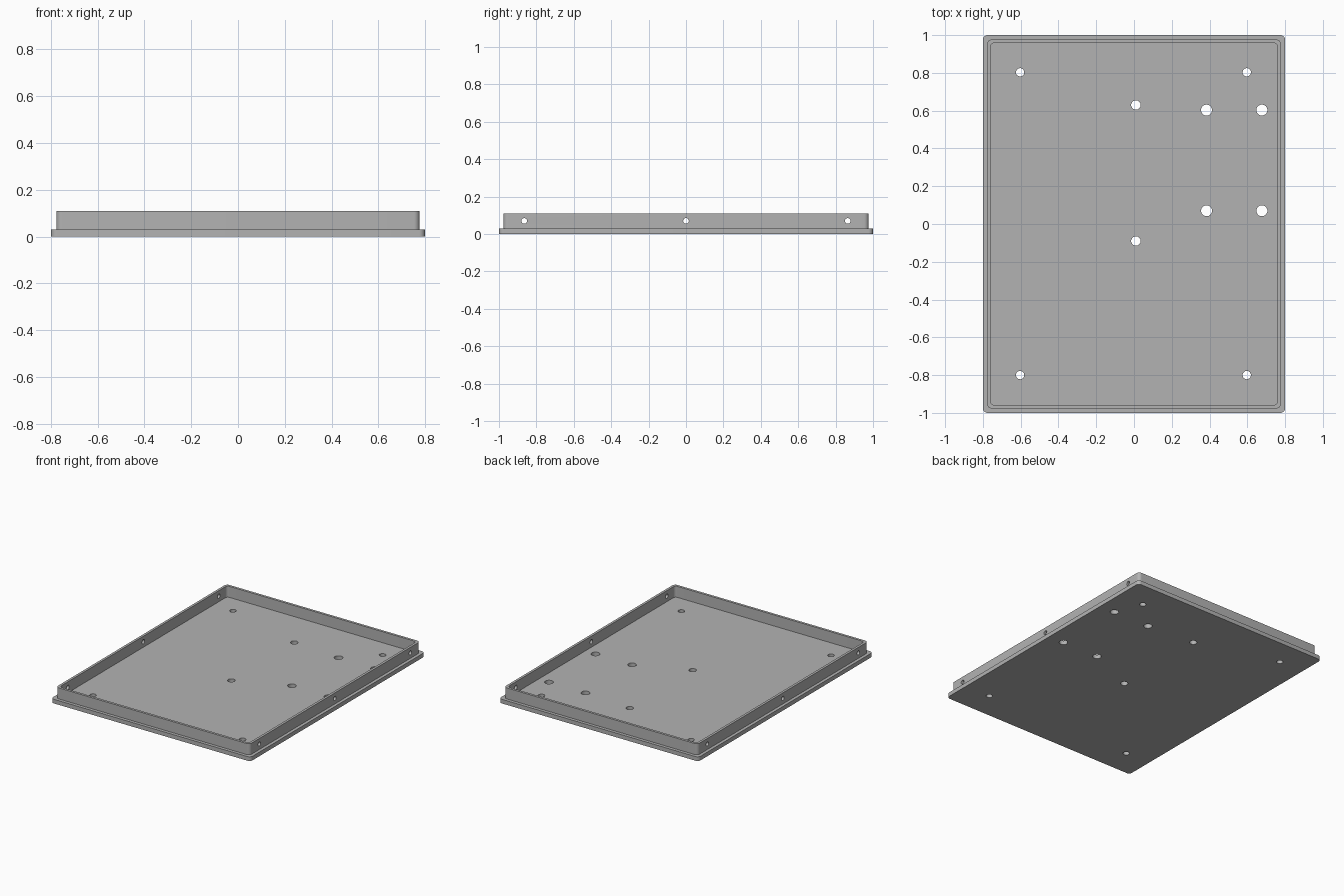
import bpy
import bmesh
import math

cube = bpy.data.objects.get("Cube")
if cube:
    bpy.data.objects.remove(cube, do_unlink=True)

grey = bpy.data.materials.new("plain grey")
grey.use_nodes = True
colour = (0.45, 0.45, 0.45, 1)
grey.diffuse_color = colour
grey.node_tree.nodes["Principled BSDF"].inputs["Base Color"].default_value = colour


def make_object(name, bm):
    bmesh.ops.recalc_face_normals(bm, faces=bm.faces)
    mesh = bpy.data.meshes.new(name)
    bm.to_mesh(mesh)
    bm.free()
    mesh.materials.append(grey)
    obj = bpy.data.objects.new(name, mesh)
    bpy.context.collection.objects.link(obj)
    return obj


def rounded_loop(bm, hx, hy, r, z, steps=8):
    """Ring of vertices around a rounded rectangle."""
    ring = []
    for i, (sx, sy) in enumerate([(1, 1), (-1, 1), (-1, -1), (1, -1)]):
        for k in range(steps + 1):
            a = (i + k / steps) * math.pi / 2
            ring.append(bm.verts.new((sx * (hx - r) + r * math.cos(a),
                                      sy * (hy - r) + r * math.sin(a), z)))
    return ring


def loft(name, sections):
    """Skin rounded rectangles in order and cap both ends."""
    bm = bmesh.new()
    rings = [rounded_loop(bm, *s) for s in sections]
    for a, b in zip(rings, rings[1:]):
        for i in range(len(a)):
            j = (i + 1) % len(a)
            bm.faces.new((a[i], a[j], b[j], b[i]))
    bm.faces.new(rings[0])
    bm.faces.new(rings[-1])
    return make_object(name, bm)


def drill(target, name, r, location, depth, axis="Z"):
    """Cut a round hole with a hidden cylinder."""
    bm = bmesh.new()
    bmesh.ops.create_cone(bm, cap_ends=True, segments=32,
                          radius1=r, radius2=r, depth=depth)
    cutter = make_object(name, bm)
    cutter.location = location
    if axis == "X":
        cutter.rotation_euler.y = math.pi / 2
    cutter.hide_render = True
    cutter.hide_set(True)
    mod = target.modifiers.new(name, "BOOLEAN")
    mod.operation = "DIFFERENCE"
    mod.solver = "EXACT"
    mod.object = cutter
    return cutter


# Flanged base and thin upright rim in one closed shell, floor level with the flange
BASE, TOP = 0.03, 0.11
tray = loft("tray", [
    (0.8, 1.0, 0.025, 0),
    (0.8, 1.0, 0.025, BASE),
    (0.777, 0.977, 0.025, BASE),
    (0.777, 0.977, 0.025, TOP),
    (0.759, 0.959, 0.02, TOP),
    (0.759, 0.959, 0.02, BASE),
])

# Floor holes: corners, centre pair, and a group of four
corner = [(x, y, 0.022) for x in (-0.603, 0.597) for y in (-0.8, 0.803)]
centre = [(0.01, y, 0.025) for y in (-0.09, 0.63)]
group = [(x, y, 0.029) for x in (0.384, 0.677) for y in (0.07, 0.603)]
cutters = [drill(tray, "floor_hole_cutter", r, (x, y, 0), 0.2)
           for x, y, r in corner + centre + group]

# Side holes through both long walls
cutters += [drill(tray, "side_hole_cutter", 0.015, (0, y, 0.07), 2, "X")
            for y in (-0.865, 0, 0.865)]

# Apply the cuts and discard the cutters
bpy.ops.object.select_all(action="DESELECT")
bpy.context.view_layer.objects.active = tray
tray.select_set(True)
for mod in list(tray.modifiers):
    bpy.ops.object.modifier_apply(modifier=mod.name)
for cutter in cutters:
    bpy.data.objects.remove(cutter, do_unlink=True)
bpy.ops.object.shade_smooth_by_angle(angle=math.radians(30))
